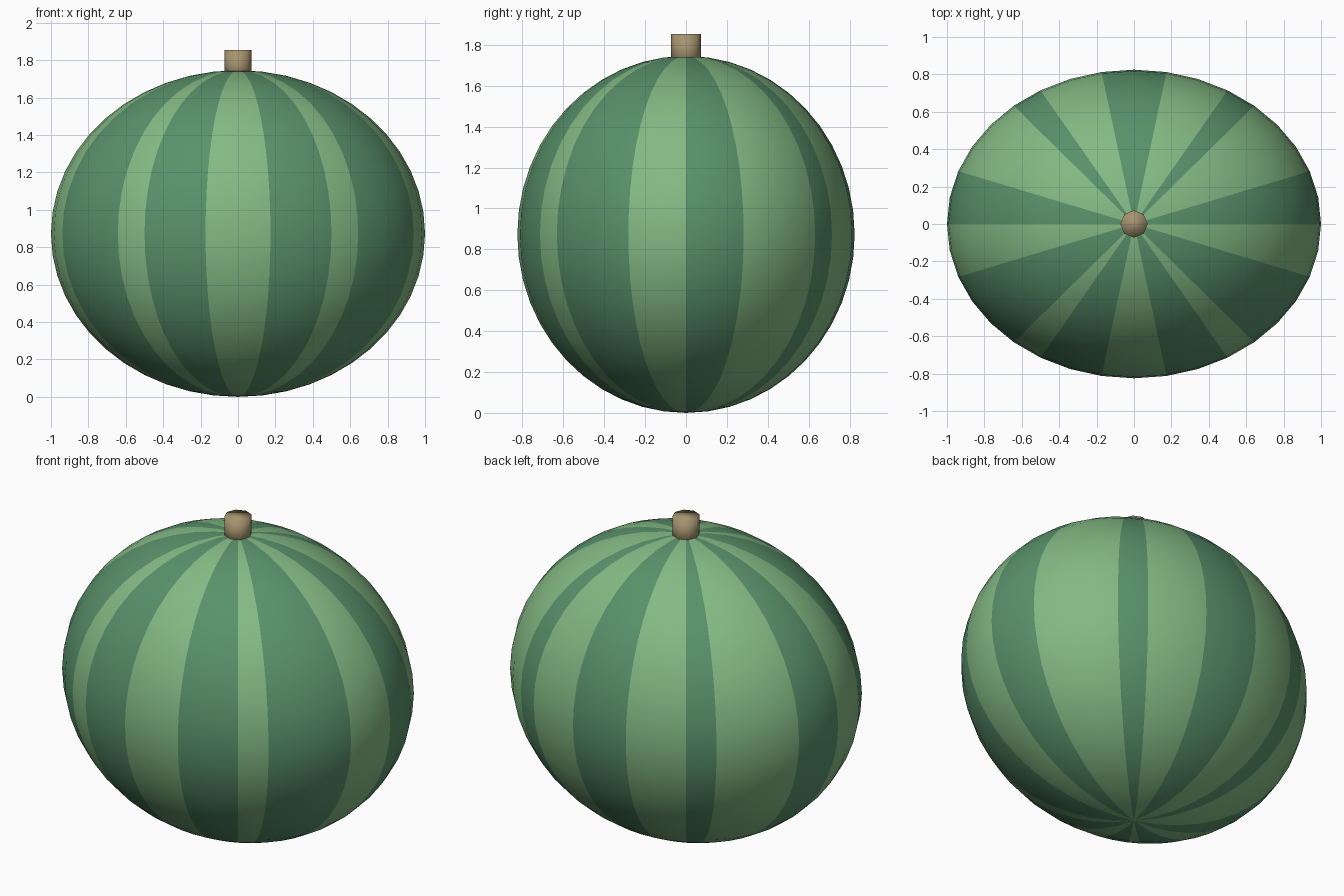
import bpy
import math

cube = bpy.data.objects.get("Cube")
if cube:
    bpy.data.objects.remove(cube, do_unlink=True)


def make_material(name, rgb):
    mat = bpy.data.materials.new(name)
    mat.use_nodes = True
    color = (*rgb, 1.0)
    mat.diffuse_color = color
    bsdf = mat.node_tree.nodes["Principled BSDF"]
    bsdf.inputs["Base Color"].default_value = color
    bsdf.inputs["Roughness"].default_value = 0.8
    return mat


light_green = make_material("light green", (0.23, 0.49, 0.23))
dark_green = make_material("dark green", (0.10, 0.285, 0.146))
stem_brown = make_material("stem brown", (0.38, 0.295, 0.16))

# Rind: flattened sphere with its lowest point on the ground
SEGMENTS = 36
HALF_HEIGHT = 0.873
bpy.ops.mesh.primitive_uv_sphere_add(segments=SEGMENTS, ring_count=24, radius=1)
rind = bpy.context.object
rind.name = "melon_rind"
for v in rind.data.vertices:
    v.co.x *= 1.0
    v.co.y *= 0.825
    v.co.z = (v.co.z + 1) * HALF_HEIGHT
rind.data.materials.append(light_green)
rind.data.materials.append(dark_green)

# Stripes: dark wedges on the back half, swapped with light ones on the front half
DARK_WEDGES = {0, 1, 5, 8, 9, 12, 16, 17}
for face in rind.data.polygons:
    angle = math.atan2(face.center.y / 0.825, face.center.x) % math.tau
    wedge = int(angle / math.tau * SEGMENTS)
    half = SEGMENTS // 2
    dark = (wedge % half in DARK_WEDGES) != (wedge >= half)
    face.material_index = int(dark)
bpy.ops.object.shade_smooth()

# Stem: short eight-sided stub sunk into the crown
STEM_TOP = 1.854
STEM_HEIGHT = 0.16
bpy.ops.mesh.primitive_cylinder_add(
    vertices=8, radius=0.073, depth=STEM_HEIGHT,
    location=(0, 0, STEM_TOP - STEM_HEIGHT / 2))
stem = bpy.context.object
stem.name = "stem"
stem.data.materials.append(stem_brown)
bpy.ops.object.shade_smooth()
